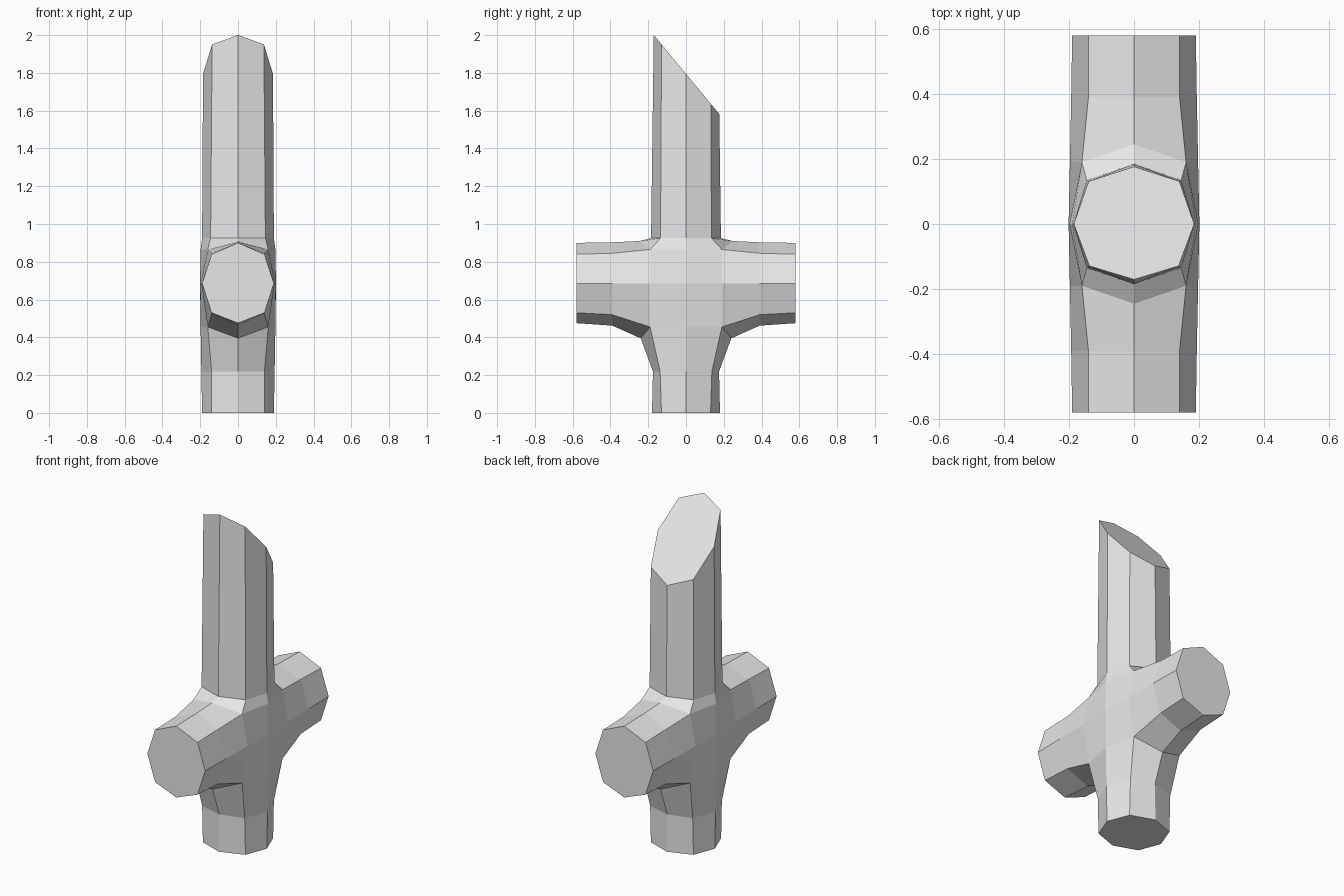
import bpy
import bmesh
from mathutils import Vector

cube = bpy.data.objects.get("Cube")
if cube:
    bpy.data.objects.remove(cube)

grey = bpy.data.materials.new("light grey")
grey.use_nodes = True
colour = (0.8, 0.8, 0.8, 1)
grey.diffuse_color = colour
grey.node_tree.nodes["Principled BSDF"].inputs["Base Color"].default_value = colour

MID = 0.685    # height of the cross arm's axis


def arm_ring(y, x_corner, x_side, top, upper, lower, bottom):
    """Half of an octagonal arm section, from top to bottom."""
    return [(0, y, top), (x_corner, y, upper), (x_side, y, MID),
            (x_corner, y, lower), (0, y, bottom)]


def post_ring(z, x_corner, x_side, y_corner, y_face):
    """Quarter of an octagonal post section, from face to side."""
    return [(0, y_face, z), (x_corner, y_corner, z), (x_side, 0, z)]


# Flared seams where the arm meets the post
upper_seam = [(0, 0.245, 0.91), (0.16, 0.19, 0.865), (0.198, 0, 0.865)]
lower_seam = [(0, 0.24, 0.395), (0.16, 0.19, 0.455), (0.198, 0, 0.455)]
middle = [(0.197, 0.19, MID), (0.201, 0, MID)]
arm_root = upper_seam[:2] + middle[:1] + lower_seam[1::-1]

strips = [
    # Cross arm
    [arm_ring(0.58, 0.14, 0.19, 0.90, 0.84, 0.53, 0.475),
     arm_ring(0.39, 0.14, 0.193, 0.903, 0.845, 0.52, 0.462),
     arm_root],
    # Upper post, left long for the slanted cut
    [upper_seam,
     post_ring(0.925, 0.145, 0.19, 0.135, 0.185),
     post_ring(2.2, 0.135, 0.183, 0.128, 0.168)],
    # Lower post
    [lower_seam,
     post_ring(0.22, 0.14, 0.194, 0.137, 0.175),
     post_ring(0, 0.14, 0.19, 0.13, 0.18)],
    # Side of the junction
    [upper_seam[1:], middle, lower_seam[1:]],
]

bm = bmesh.new()
for sx in (1, -1):
    for sy in (1, -1):
        for strip in strips:
            rows = [[bm.verts.new((sx * x, sy * y, z)) for x, y, z in row]
                    for row in strip]
            for a, b in zip(rows, rows[1:]):
                for i in range(len(a) - 1):
                    bm.faces.new((a[i], a[i + 1], b[i + 1], b[i]))
bmesh.ops.remove_doubles(bm, verts=bm.verts[:], dist=0.0005)

# Slanted cut at the top, then close all four ends
bmesh.ops.bisect_plane(bm, geom=bm.verts[:] + bm.edges[:] + bm.faces[:],
                       plane_co=Vector((0, 0, 1.795)),
                       plane_no=Vector((0, 1.206, 1)), clear_outer=True)
bmesh.ops.holes_fill(bm, edges=[e for e in bm.edges if e.is_boundary], sides=0)
bmesh.ops.recalc_face_normals(bm, faces=bm.faces[:])

mesh = bpy.data.meshes.new("cross_junction")
bm.to_mesh(mesh)
bm.free()
mesh.materials.append(grey)
junction = bpy.data.objects.new("cross_junction", mesh)
bpy.context.collection.objects.link(junction)
